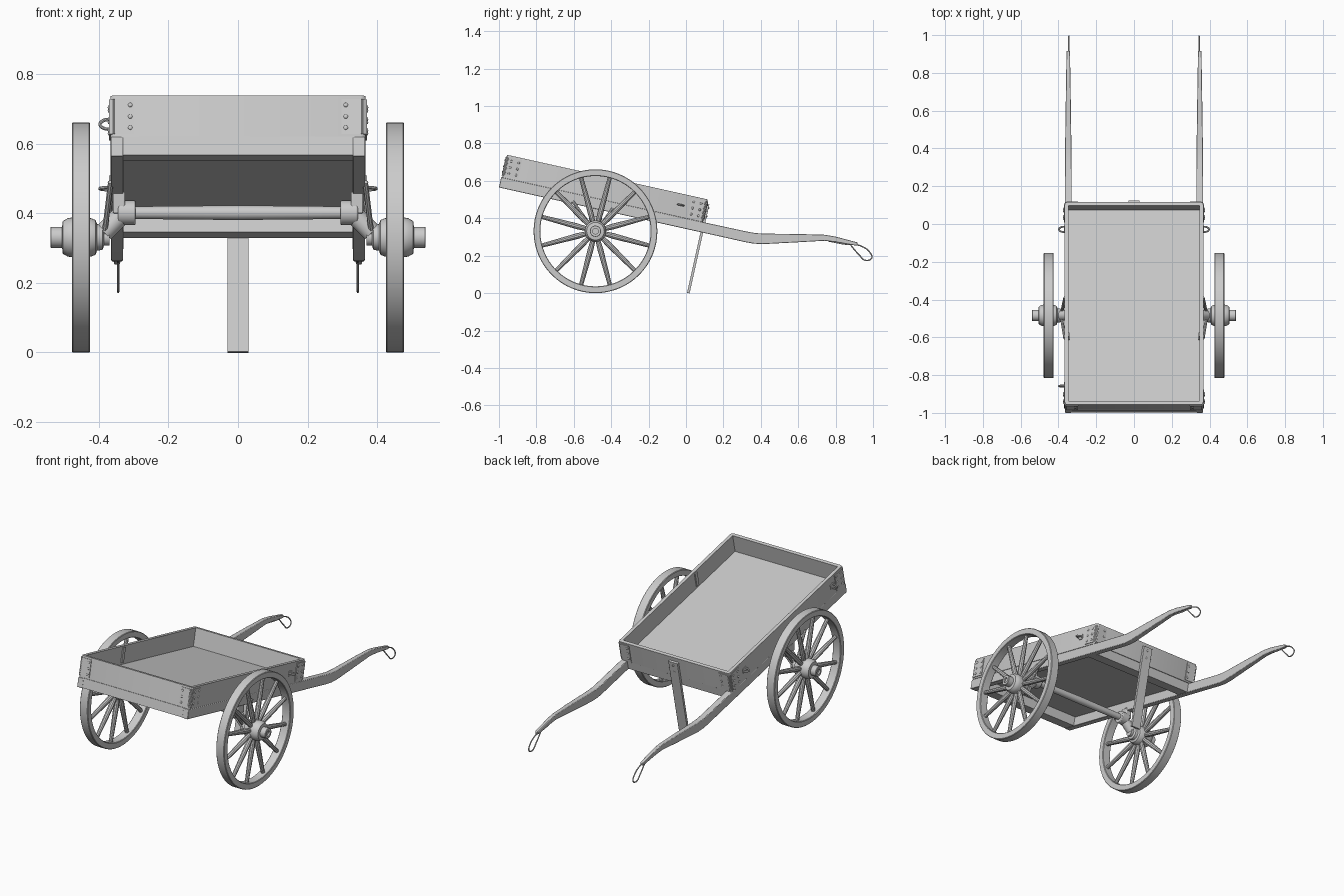
import bpy, bmesh
from math import pi, cos, sin, radians
from mathutils import Matrix, Vector

if "Cube" in bpy.data.objects:
    bpy.data.objects.remove(bpy.data.objects["Cube"])

TILT = Matrix.Rotation(radians(-12.55), 4, 'X')   # the bed slopes down to the shafts
WY, WZ, WR = -0.484, 0.331, 0.331                 # wheel centre and radius


def finish(name, bm, tilt=False, bevel=0.0):
    if tilt:
        bm.transform(TILT)
    bmesh.ops.recalc_face_normals(bm, faces=bm.faces)
    me = bpy.data.meshes.new(name)
    bm.to_mesh(me)
    bm.free()
    ob = bpy.data.objects.new(name, me)
    bpy.context.collection.objects.link(ob)
    if bevel:
        m = ob.modifiers.new("bevel", 'BEVEL')
        m.width, m.segments, m.limit_method = bevel, 2, 'ANGLE'
    bpy.ops.object.select_all(action='DESELECT')
    ob.select_set(True)
    bpy.context.view_layer.objects.active = ob
    bpy.ops.object.shade_smooth_by_angle(angle=radians(35))
    return ob


def add_box(bm, x0, x1, y0, y1, z0, z1):
    m = Matrix.Translation(((x0+x1)/2, (y0+y1)/2, (z0+z1)/2)) @ Matrix.Diagonal((abs(x1-x0), y1-y0, z1-z0, 1))
    return bmesh.ops.create_cube(bm, size=1, matrix=m)


def add_rod(bm, a, b, r1, r2, seg=12, flat=1.0):
    a, b = Vector(a), Vector(b)
    d = b - a
    m = Matrix.Translation((a+b)/2) @ d.to_track_quat('Z', 'Y').to_matrix().to_4x4() @ Matrix.Diagonal((1, flat, 1, 1))
    bmesh.ops.create_cone(bm, cap_ends=True, segments=seg, radius1=r1, radius2=r2, depth=d.length, matrix=m)


def add_bolt(bm, p, axis):
    s = [0.6 if i == axis else 1 for i in range(3)]
    bmesh.ops.create_uvsphere(bm, u_segments=10, v_segments=6, radius=0.0065,
                              matrix=Matrix.Translation(p) @ Matrix.Diagonal((*s, 1)))


def lathe(name, profile, side, seg=48, closed=False):
    # spin an (x, radius) profile around the wheel axis
    bm = bmesh.new()
    rings = [[bm.verts.new((side*x, WY + r*cos(2*pi*i/seg), WZ + r*sin(2*pi*i/seg))) for i in range(seg)]
             for x, r in profile]
    pairs = list(zip(rings, rings[1:])) + ([(rings[-1], rings[0])] if closed else [])
    for a, b in pairs:
        for i in range(seg):
            j = (i+1) % seg
            bm.faces.new((a[i], a[j], b[j], b[i]))
    if not closed:
        bm.faces.new(rings[0])
        bm.faces.new(rings[-1])
    return finish(name, bm)


# open tray with rounded corners
bm = bmesh.new()
add_box(bm, -0.367, 0.367, -1.094, 0.005, 0.39, 0.514)
up = [e for e in bm.edges if abs(e.verts[0].co.z - e.verts[1].co.z) > 0.05]
bmesh.ops.bevel(bm, geom=up, offset=0.014, segments=3, profile=0.5, affect='EDGES')
top = max(bm.faces, key=lambda f: f.calc_center_median().z)
bmesh.ops.inset_region(bm, faces=[top], thickness=0.02)
inner = bmesh.ops.extrude_discrete_faces(bm, faces=[top])['faces'][0]
bmesh.ops.translate(bm, verts=inner.verts, vec=(0, 0, -0.106))
finish("tray", bm, True, 0.002)

# cross members under the tray
for name, y0, y1 in (("back_cross_member", -1.098, -1.02), ("front_cross_member", -0.08, 0.0)):
    bm = bmesh.new()
    add_box(bm, -0.335, 0.335, y0, y1, 0.337, 0.392)
    finish(name, bm, True)

# prop leg hinged on the front board
bm = bmesh.new()
add_box(bm, -0.03, 0.03, 0.005, 0.019, 0.003, 0.49)
for z in (0.425, 0.47):
    add_bolt(bm, (0, 0.019, z), 1)
finish("prop_leg", bm, True, 0.002)

# corner irons with bolts
for sx in (-1, 1):
    for yc, d in ((-1.094, 1), (0.005, -1)):
        bm = bmesh.new()
        z0, z1 = 0.4, 0.503
        ys = sorted((yc + d*0.012, yc + d*0.085))
        add_box(bm, sx*0.366, sx*0.371, ys[0], ys[1], z0, z1)
        ys = sorted((yc - d*0.004, yc + d*0.001))
        add_box(bm, sx*0.297, sx*0.355, ys[0], ys[1], z0, z1)
        # folded edge round the corner
        for k in range(6):
            a = pi/2*(k+0.5)/6
            c = Vector((sx*(0.353+0.016*cos(a)), yc + d*(0.014-0.016*sin(a)), (z0+z1)/2))
            add_rod(bm, c - Vector((0, 0, (z1-z0)/2)), c + Vector((0, 0, (z1-z0)/2)), 0.003, 0.003, 6)
        for z in (0.418, 0.451, 0.485):
            add_bolt(bm, (sx*0.371, yc + d*0.07, z), 0)
            add_bolt(bm, (sx*0.371, yc + d*0.03, z), 0)
            add_bolt(bm, (sx*0.31, yc - d*0.004, z), 1)
        finish("corner_iron", bm, True)


def tube(name, pts, r):
    cu = bpy.data.curves.new(name, 'CURVE')
    cu.dimensions, cu.bevel_depth, cu.bevel_resolution, cu.resolution_u = '3D', r, 2, 6
    sp = cu.splines.new('BEZIER')
    sp.bezier_points.add(len(pts)-1)
    for bp, p in zip(sp.bezier_points, pts):
        bp.co = p
        bp.handle_left_type = bp.handle_right_type = 'AUTO'
    ob = bpy.data.objects.new(name, cu)
    bpy.context.collection.objects.link(ob)
    bpy.ops.object.select_all(action='DESELECT')
    ob.select_set(True)
    bpy.context.view_layer.objects.active = ob
    bpy.ops.object.convert(target='MESH')
    bpy.ops.object.shade_smooth_by_angle(angle=radians(40))


# rope staples on the tray sides
for sx, y, upright in ((-1, -0.13, False), (1, -0.13, False), (-1, -0.98, True)):
    pts = []
    for k in range(5):
        a = pi*k/4
        o = 0.015*cos(a)
        pts.append(TILT @ Vector((sx*(0.367+0.03*sin(a)), y + (0 if upright else o), 0.454 + (o if upright else 0))))
    tube("rope_staple", pts, 0.005)
    bm = bmesh.new()
    add_box(bm, sx*0.365, sx*0.371, y-0.018, y+0.018, 0.44, 0.468)
    finish("staple_plate", bm, True)

# side rails running out into curved shafts: bottom (y, z), top (y, z), half width
sections = [(-1.0, 0.565, -0.988, 0.62, 0.018), (0.073, 0.327, 0.085, 0.381, 0.018),
            (0.20, 0.299, 0.21, 0.354, 0.018), (0.315, 0.273, 0.325, 0.329, 0.0175),
            (0.36, 0.265, 0.37, 0.321, 0.017), (0.41, 0.262, 0.42, 0.318, 0.0165),
            (0.6, 0.272, 0.6, 0.316, 0.014), (0.74, 0.28, 0.74, 0.312, 0.012),
            (0.80, 0.273, 0.80, 0.302, 0.011), (0.915, 0.253, 0.917, 0.271, 0.009)]
for sx in (-1, 1):
    bm = bmesh.new()
    loops = []
    for yb, zb, yt, zt, w in sections:
        x = sx*0.348
        loops.append([bm.verts.new(c) for c in ((x-w, yb, zb), (x+w, yb, zb), (x+w, yt, zt), (x-w, yt, zt))])
    for a, b in zip(loops, loops[1:]):
        for i in range(4):
            bm.faces.new((a[i], a[(i+1) % 4], b[(i+1) % 4], b[i]))
    bm.faces.new(loops[0])
    bm.faces.new(loops[-1])
    finish("shaft", bm, False, 0.003)
    # wire loop at the shaft tip
    x = sx*0.345
    tube("shaft_loop", [(x, y, z) for y, z in ((0.76, 0.279), (0.85, 0.262), (0.93, 0.254), (0.985, 0.215),
                                               (0.993, 0.188), (0.96, 0.175), (0.925, 0.205), (0.88, 0.257))], 0.0035)

    # wheel rim, hub and spokes
    lathe("wheel_rim", [(0.425, 0.298), (0.428, 0.295), (0.475, 0.295), (0.478, 0.298),
                        (0.478, 0.328), (0.475, WR), (0.428, WR), (0.425, 0.328)], sx, 64, True)
    lathe("wheel_hub", [(0.385, 0.024), (0.39, 0.036), (0.405, 0.038), (0.41, 0.05), (0.422, 0.055), (0.478, 0.057),
                        (0.49, 0.055), (0.504, 0.047), (0.506, 0.03), (0.538, 0.03), (0.54, 0.028),
                        (0.54, 0.015), (0.53, 0.015)], sx, 32)
    bm = bmesh.new()
    for k in range(12):
        a = 2*pi*(k+0.5)/12
        u = Vector((0, cos(a), sin(a)))
        c = Vector((sx*0.45, WY, WZ))
        add_rod(bm, c + u*0.04, c + u*0.1, 0.012, 0.0155, 10)
        add_rod(bm, c + u*0.1, c + u*0.3, 0.0155, 0.011, 10)
    finish("wheel_spokes", bm)

    # axle block, cranked stub and stays
    bm = bmesh.new()
    add_rod(bm, (sx*0.295, WY, 0.402), (sx*0.345, WY, 0.402), 0.036, 0.036, 24)
    add_box(bm, sx*0.325, sx*0.36, WY-0.03, WY+0.03, 0.40, 0.462)
    finish("axle_block", bm, False, 0.004)
    bm = bmesh.new()
    add_rod(bm, (sx*0.335, WY, 0.395), (sx*0.385, WY, 0.345), 0.028, 0.028, 16)
    add_rod(bm, (sx*0.37, WY, WZ), (sx*0.41, WY, WZ), 0.024, 0.024, 16)
    finish("axle_stub", bm)
    bm = bmesh.new()
    add_rod(bm, (sx*0.386, WY, 0.325), (sx*0.366, -0.605, 0.49), 0.008, 0.008, 8)
    add_rod(bm, (sx*0.386, WY, 0.325), (sx*0.366, -0.39, 0.455), 0.008, 0.008, 8)
    finish("axle_stay", bm)

    # small clip on the inner tray wall
    bm = bmesh.new()
    add_box(bm, sx*0.341, sx*0.348, -0.722, -0.7, 0.42, 0.505)
    finish("inner_clip", bm, True)

# axle beam, slightly thicker in the middle
bm = bmesh.new()
for sx in (-1, 1):
    add_rod(bm, (0, WY, 0.402), (sx*0.3, WY, 0.402), 0.021, 0.018, 20)
finish("axle_beam", bm)
